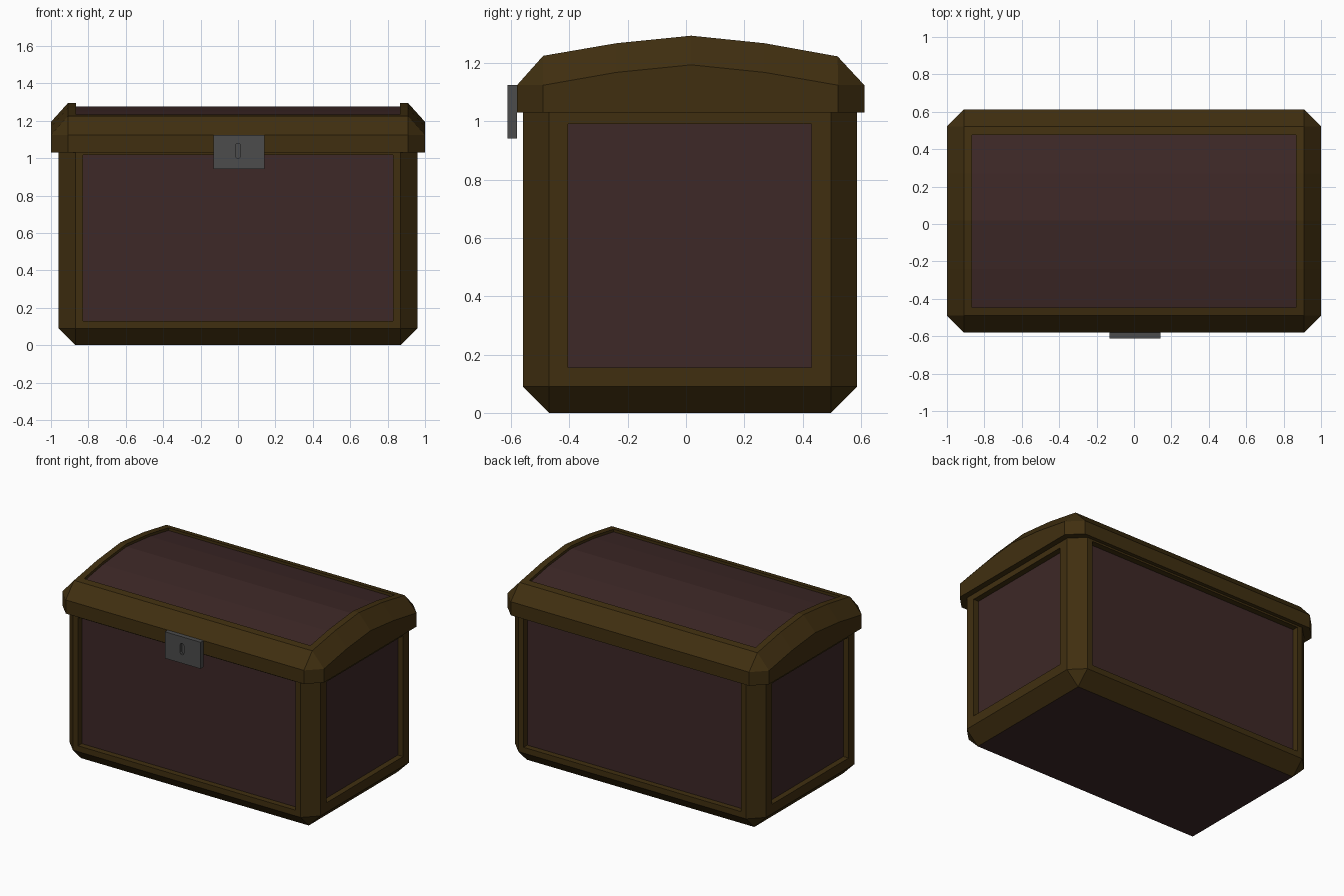
import bpy, bmesh
from mathutils import Vector

if "Cube" in bpy.data.objects:
    bpy.data.objects.remove(bpy.data.objects["Cube"])


def material(name, rgb):
    m = bpy.data.materials.new(name)
    m.diffuse_color = (*rgb, 1)
    m.use_nodes = True
    m.node_tree.nodes["Principled BSDF"].inputs["Base Color"].default_value = m.diffuse_color
    return m


FRAME = material("frame_wood", (0.051, 0.028, 0.005))
PANEL = material("panel_wood", (0.047, 0.021, 0.020))
METAL = material("lock_metal", (0.072, 0.072, 0.072))


def hull(points):
    """Convex solid from its corner points, coplanar triangles merged."""
    bm = bmesh.new()
    for p in points:
        bm.verts.new(p)
    bmesh.ops.convex_hull(bm, input=bm.verts[:])
    bmesh.ops.dissolve_limit(bm, angle_limit=0.015, verts=bm.verts[:], edges=bm.edges[:])
    bmesh.ops.recalc_face_normals(bm, faces=bm.faces[:])
    bm.normal_update()
    return bm


def recess(bm, direction, border, depth, limit):
    """Inset the outer faces looking along direction and sink them as a panel."""
    d = Vector(direction)
    faces = [f for f in bm.faces
             if f.normal.dot(d) > limit and f.calc_center_median().dot(d) > 0]
    for width in (border, 0.0):
        bmesh.ops.inset_region(bm, faces=faces, thickness=width, depth=0,
                               use_even_offset=True, use_boundary=True)
    for v in {v for f in faces for v in f.verts}:
        v.co -= d * depth
    for f in faces:
        f.material_index = 1
    bm.normal_update()


def finish(bm, name, *mats):
    me = bpy.data.meshes.new(name)
    bm.to_mesh(me)
    bm.free()
    for m in mats:
        me.materials.append(m)
    ob = bpy.data.objects.new(name, me)
    bpy.context.collection.objects.link(ob)
    return ob


def octagon(hx, y0, y1, c, z):
    """Rectangle with cut corners at height z."""
    pts = []
    for s in (-1, 1):
        for y, k in ((y0, 1), (y1, -1)):
            pts += [(s * (hx - c), y, z), (s * hx, y + k * c, z)]
    return pts


# Chest body: chamfered box with four sunken panels
C = 0.09
pts = [(sx * 0.87, y, 0) for sx in (-1, 1) for y in (-0.47, 0.497)]
pts += octagon(0.96, -0.56, 0.587, C, C) + octagon(0.96, -0.56, 0.587, C, 1.057)
body = hull(pts)
for s in (-1, 1):
    recess(body, (0, s, 0), 0.04, 0.04, 0.99)
    recess(body, (s, 0, 0), 0.066, 0.04, 0.99)
for f in body.faces:
    if f.normal.z < -0.99 and f.calc_center_median().z < 0.01:
        f.material_index = 1
finish(body, "chest_body", FRAME, PANEL)

# Lid: overhanging rim with an arched, sunken top panel
arch = [(-0.49, 1.125), (-0.24, 1.168), (0.018, 1.194), (0.27, 1.168), (0.52, 1.123)]
pts = octagon(1.0, -0.58, 0.612, C, 1.03) + octagon(1.0, -0.58, 0.612, C, 1.124)
for s in (-1, 1):
    pts += [(s, y, z) for y, z in arch[1:-1]]
    pts += [(s * 0.91, y, z + 0.1) for y, z in arch]
lid = hull(pts)
recess(lid, (0, 0, 1), 0.045, 0.018, 0.95)
finish(lid, "lid", FRAME, PANEL)

# Lock plate with a keyhole slot
plate = hull([(x, y, z) for x in (-0.131, 0.143) for y in (-0.612, -0.58) for z in (0.942, 1.125)])
lock = finish(plate, "lock_plate", METAL)
slot = hull([(sx * w, y, 1.04 + sz * h) for y in (-0.64, -0.592)
             for sx in (-1, 1) for sz in (-1, 1) for w, h in ((0.008, 0.038), (0.014, 0.028))])
cutter = finish(slot, "keyhole_cutter", METAL)
cutter.hide_render = True
cutter.display_type = 'WIRE'
mod = lock.modifiers.new("keyhole", 'BOOLEAN')
mod.operation = 'DIFFERENCE'
mod.solver = 'EXACT'
mod.object = cutter
